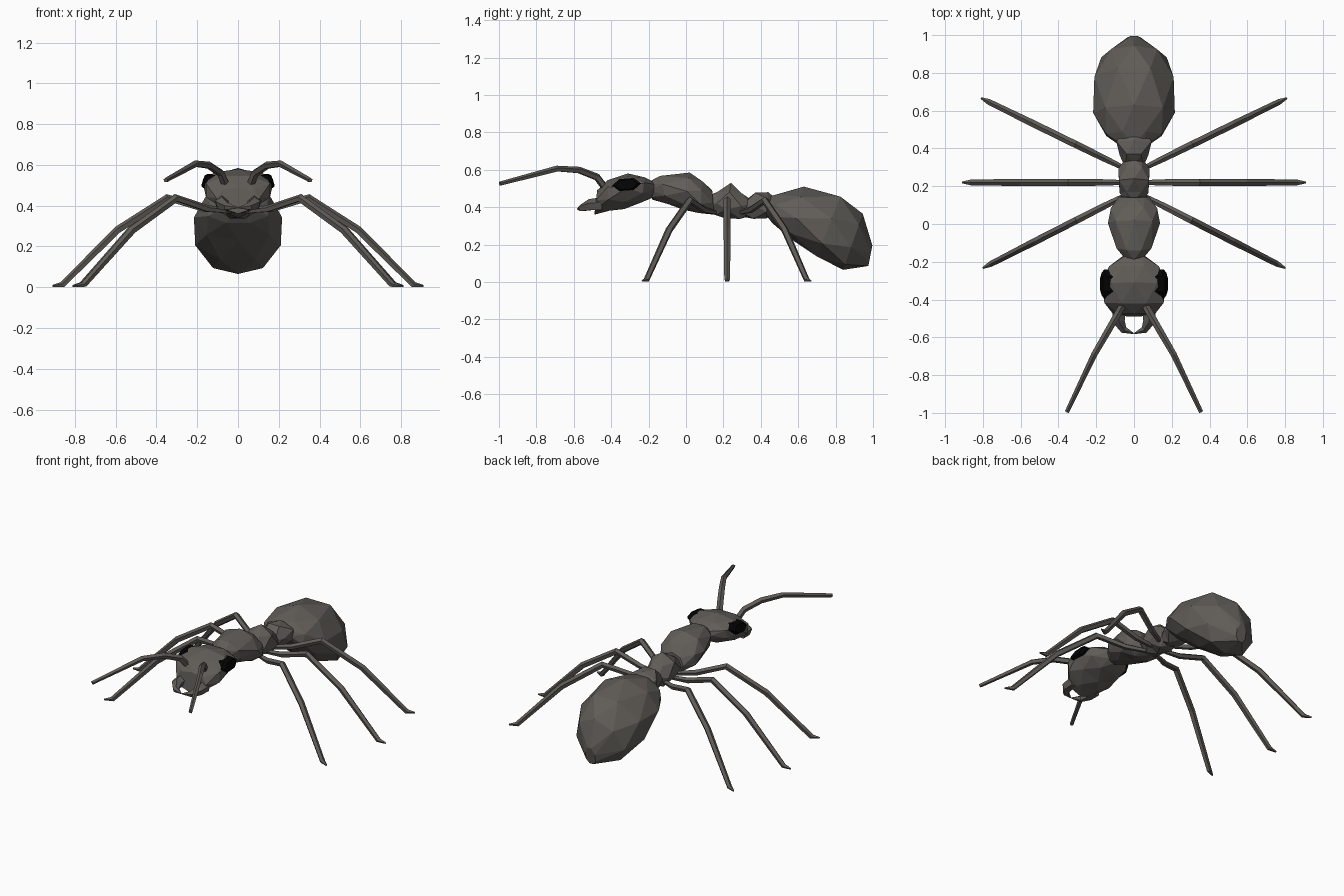
import bpy, bmesh, math
from mathutils import Vector

cube = bpy.data.objects.get("Cube")
if cube:
    bpy.data.objects.remove(cube, do_unlink=True)


def material(name, rgb):
    m = bpy.data.materials.new(name)
    m.use_nodes = True
    m.diffuse_color = (*rgb, 1)
    bsdf = m.node_tree.nodes["Principled BSDF"]
    bsdf.inputs["Base Color"].default_value = (*rgb, 1)
    bsdf.inputs["Roughness"].default_value = 0.9
    return m


SHELL = material("grey brown shell", (0.118, 0.109, 0.098))
BLACK = material("eye black", (0.001, 0.001, 0.001))


def skin(name, rings, mat=SHELL, facets=False):
    """Bridge a row of rings, with quads or triangles, and cap both ends."""
    bm = bmesh.new()
    loops = [[bm.verts.new(p) for p in ring] for ring in rings]
    n = len(loops[0])
    for a, b in zip(loops, loops[1:]):
        for i in range(n):
            j = (i + 1) % n
            if facets:
                bm.faces.new((a[i], a[j], b[i]))
                bm.faces.new((a[j], b[j], b[i]))
            else:
                bm.faces.new((a[i], a[j], b[j], b[i]))
    bm.faces.new(loops[0])
    bm.faces.new(loops[-1])
    bmesh.ops.recalc_face_normals(bm, faces=bm.faces)
    mesh = bpy.data.meshes.new(name)
    bm.to_mesh(mesh)
    bm.free()
    mesh.materials.append(mat)
    obj = bpy.data.objects.new(name, mesh)
    bpy.context.collection.objects.link(obj)


def ring(centre, side, up, n, turn=0, lift=0):
    """Ellipse of n points; lift raises its widest points along up."""
    points = []
    for i in range(n):
        a = 2 * math.pi * (i + turn) / n
        points.append(centre + side * math.sin(a)
                      + up * (math.cos(a) + lift * math.sin(a) ** 2))
    return points


def body(name, stations, n, lift=0):
    """Each station: top y, top z, bottom y, bottom z, half width.
    Every ring is turned half a step from the last, for staggered facets."""
    rings = []
    for k, (ty, tz, by, bz, w) in enumerate(stations):
        top, low = Vector((0, ty, tz)), Vector((0, by, bz))
        grow = 1.04 if k % 2 else 1
        rings.append(ring((top + low) / 2, Vector((w * 1.02 * grow, 0, 0)),
                          (top - low) / 2 * grow, n, k / 2, lift))
    skin(name, rings, facets=True)


def limb(name, points, radii, n=5):
    """Tapered faceted tube along a path."""
    pts = [Vector(p) for p in points]
    rings = []
    for i, (p, r) in enumerate(zip(pts, radii)):
        t = (pts[min(i + 1, len(pts) - 1)] - pts[max(i - 1, 0)]).normalized()
        side = t.cross(Vector((0, 0, 1))).normalized()
        rings.append(ring(p, side * r, side.cross(t) * r, n))
    skin(name, rings)


# Body segments, front to back
body("head", [
    (-0.165, 0.53, -0.18, 0.45, 0.06),
    (-0.22, 0.56, -0.24, 0.42, 0.135),
    (-0.31, 0.58, -0.33, 0.39, 0.168),
    (-0.42, 0.545, -0.41, 0.375, 0.16),
    (-0.475, 0.49, -0.49, 0.36, 0.105)], 8, lift=0.2)
body("front_thorax", [
    (-0.19, 0.54, -0.18, 0.44, 0.045),
    (-0.14, 0.57, -0.10, 0.415, 0.095),
    (0.02, 0.585, -0.01, 0.385, 0.135),
    (0.09, 0.54, 0.07, 0.365, 0.125),
    (0.14, 0.49, 0.15, 0.36, 0.08)], 8)
body("rear_thorax", [
    (0.12, 0.46, 0.12, 0.37, 0.055),
    (0.17, 0.49, 0.16, 0.35, 0.072),
    (0.24, 0.53, 0.21, 0.34, 0.09),
    (0.30, 0.48, 0.29, 0.33, 0.078),
    (0.35, 0.44, 0.33, 0.35, 0.05)], 6)
body("waist", [
    (0.31, 0.43, 0.30, 0.35, 0.055),
    (0.37, 0.485, 0.36, 0.33, 0.072),
    (0.44, 0.48, 0.43, 0.34, 0.105),
    (0.48, 0.45, 0.48, 0.37, 0.065)], 6)
body("abdomen", [
    (0.42, 0.45, 0.42, 0.37, 0.08),
    (0.49, 0.475, 0.46, 0.315, 0.15),
    (0.63, 0.51, 0.56, 0.23, 0.212),
    (0.83, 0.468, 0.70, 0.135, 0.214),
    (0.945, 0.365, 0.84, 0.065, 0.17),
    (0.997, 0.20, 0.975, 0.085, 0.035)], 8, lift=-0.2)

# Leg profile: outward distance and height; stance: name, root y, reach, slope
LEG = [(0.02, 0.37), (0.17, 0.385), (0.345, 0.437), (0.59, 0.28), (0.86, 0.012), (0.91, 0.006)]
LEG_RADII = [0.012, 0.018, 0.02, 0.02, 0.016, 0.005]
STANCES = [("front", 0.175, 0.88, -0.51), ("middle", 0.22, 1.0, 0.0), ("rear", 0.27, 0.89, 0.49)]

for label, s in (("left", 1), ("right", -1)):
    for stance, root, reach, slope in STANCES:
        path = [(s * d * reach, root + slope * d * reach, z) for d, z in LEG]
        limb(f"{stance}_leg_{label}", path, LEG_RADII)

    # Elbowed antenna
    limb(f"antenna_{label}",
         [(s * x, y, z) for x, y, z in (
             (0.06, -0.43, 0.50), (0.085, -0.475, 0.56), (0.14, -0.57, 0.597),
             (0.21, -0.69, 0.605), (0.355, -0.995, 0.525))],
         [0.02, 0.02, 0.019, 0.017, 0.012])

    # Hooked jaw
    limb(f"mandible_{label}",
         [(s * x, y, z) for x, y, z in (
             (0.08, -0.45, 0.415), (0.08, -0.515, 0.41),
             (0.055, -0.56, 0.395), (0.002, -0.58, 0.39))],
         [0.038, 0.033, 0.02, 0.003])

    # Six-sided eye set almost flush into the side of the head
    eye_rings = []
    for x, size in ((0.11, 1.0), (0.158, 1.0), (0.172, 0.75)):
        lean = Vector((-s * 0.012, 0, 0.037))
        eye_rings.append(ring(Vector((s * x, -0.318, 0.521)),
                              Vector((0, 0.078, 0.006)) * size, lean * size, 6, 0.5))
    skin(f"eye_{label}", eye_rings, BLACK)
